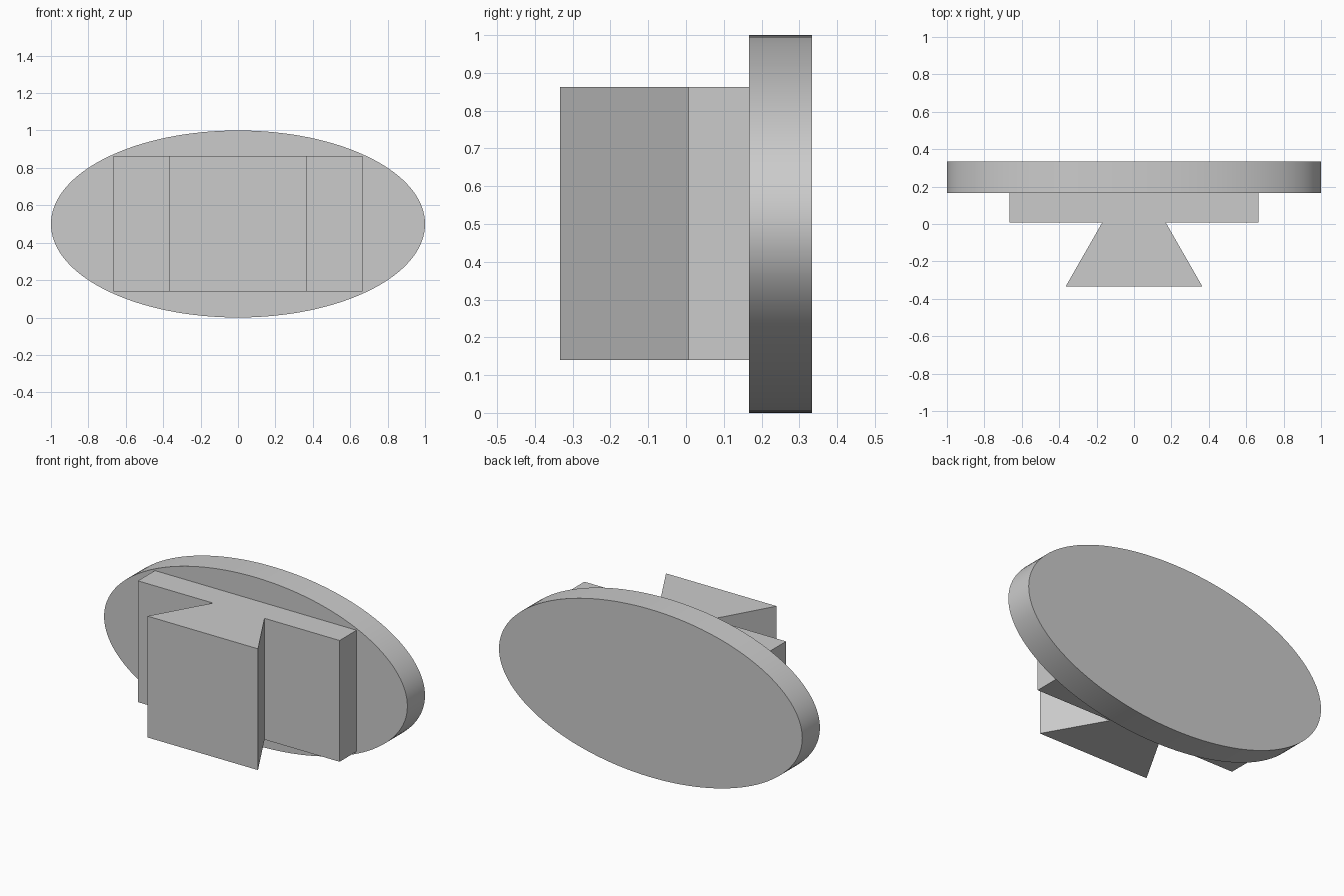
import bpy
import bmesh
import math
from mathutils import Vector

if "Cube" in bpy.data.objects:
    bpy.data.objects.remove(bpy.data.objects["Cube"], do_unlink=True)

grey = bpy.data.materials.new("plain_grey")
grey.use_nodes = True
colour = (0.6, 0.6, 0.6, 1)
grey.diffuse_color = colour
grey.node_tree.nodes["Principled BSDF"].inputs["Base Color"].default_value = colour


def extrude_profile(name, points, offset):
    """Sweep a closed flat outline along the offset into a solid."""
    bm = bmesh.new()
    face = bm.faces.new([bm.verts.new(p) for p in points])
    swept = bmesh.ops.extrude_face_region(bm, geom=[face])["geom"]
    verts = [g for g in swept if isinstance(g, bmesh.types.BMVert)]
    bmesh.ops.translate(bm, verts=verts, vec=Vector(offset))
    bmesh.ops.recalc_face_normals(bm, faces=bm.faces)
    mesh = bpy.data.meshes.new(name)
    bm.to_mesh(mesh)
    bm.free()
    mesh.materials.append(grey)
    obj = bpy.data.objects.new(name, mesh)
    bpy.context.collection.objects.link(obj)
    return obj


FRONT, STEP, JOIN, BACK = -0.333, 0.007, 0.167, 0.333
BOTTOM, TOP = 0.14, 0.863

# Oval back plate
SIDES = 128
angles = [2 * math.pi * i / SIDES for i in range(SIDES)]
oval = [(math.cos(a), JOIN, 0.5 + 0.5 * math.sin(a)) for a in angles]
plate = extrude_profile("oval_plate", oval, (0, BACK - JOIN, 0))
bpy.ops.object.select_all(action="DESELECT")
plate.select_set(True)
bpy.context.view_layer.objects.active = plate
bpy.ops.object.shade_smooth_by_angle(angle=math.radians(30))

# Mounting block with its flared dovetail, as one mirrored outline
half = [(0.365, FRONT), (0.17, STEP), (0.665, STEP), (0.665, JOIN)]
outline = half + [(-x, y) for x, y in reversed(half)]
extrude_profile("dovetail_block", [(x, y, BOTTOM) for x, y in outline],
                (0, 0, TOP - BOTTOM))
